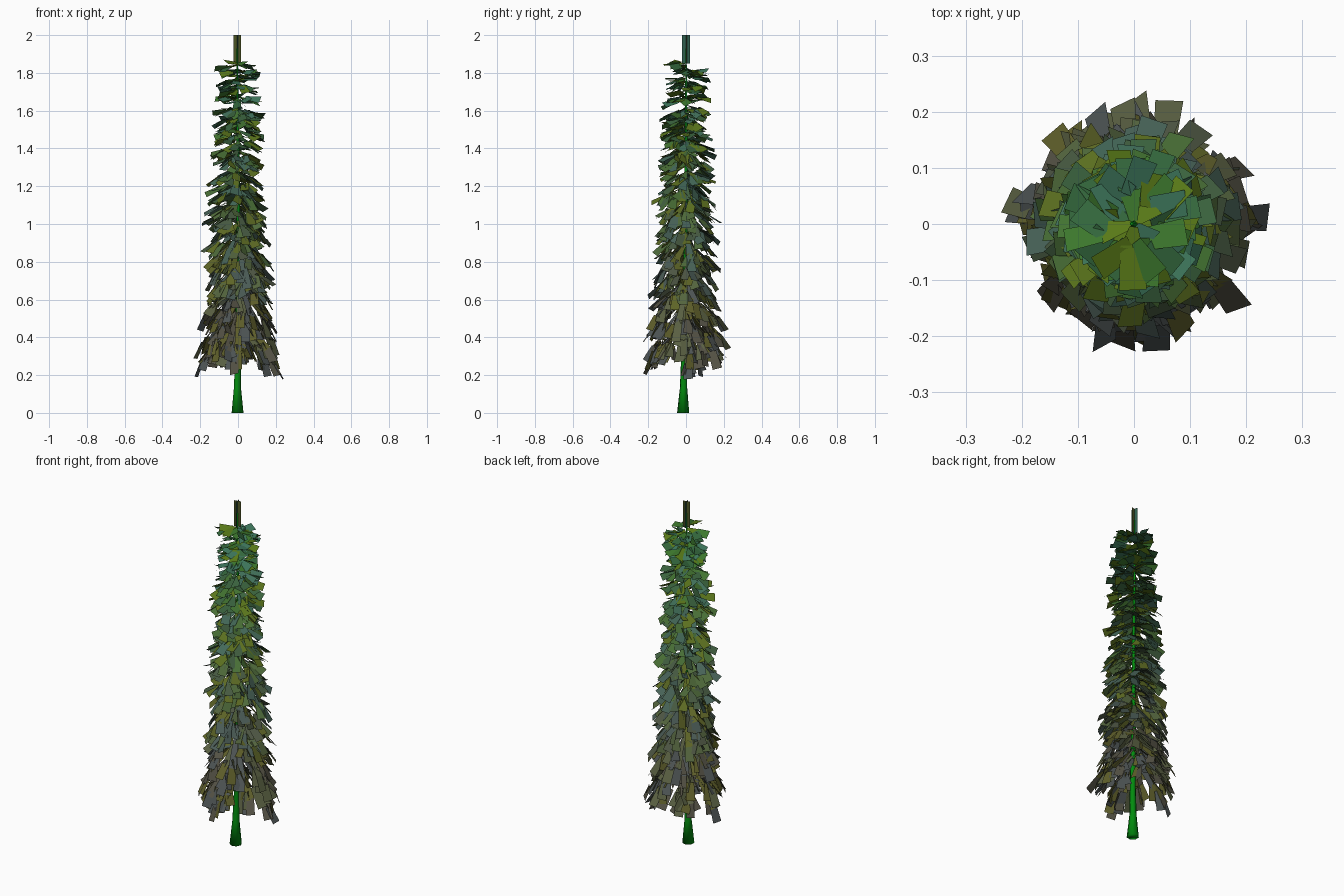
import bpy, bmesh, math, random
from mathutils import Vector

if "Cube" in bpy.data.objects:
    bpy.data.objects.remove(bpy.data.objects["Cube"])

random.seed(5)
UP = Vector((0, 0, 1))


def material(name, rgb):
    m = bpy.data.materials.new(name)
    m.diffuse_color = [(c / 255) ** 2.2 for c in rgb] + [1]
    m.use_nodes = True
    m.node_tree.nodes["Principled BSDF"].inputs["Base Color"].default_value = m.diffuse_color
    return m


def finish(bm, name, mats):
    me = bpy.data.meshes.new(name)
    bm.to_mesh(me)
    bm.free()
    for m in mats:
        me.materials.append(m)
    ob = bpy.data.objects.new(name, me)
    bpy.context.collection.objects.link(ob)
    return ob


def lerp_table(table, z):
    for (z0, a), (z1, b) in zip(table, table[1:]):
        if z <= z1:
            return a + (b - a) * max(0, (z - z0) / (z1 - z0))
    return table[-1][1]


def mix(a, b, t):
    return [p + (q - p) * t for p, q in zip(a, b)]


# Trunk: flared foot, slender taper, slight sway
bm = bmesh.new()
SIDES = 7
profile = [(0, .033, -.004, -.015), (.13, .02, -.004, -.013), (.3, .016, 0, -.01),
           (.7, .012, 0, -.003), (1.2, .009, .002, 0), (1.6, .006, -.003, .001), (1.93, .003, -.004, 0)]
rings = []
for z, r, x, y in profile:
    rings.append([bm.verts.new((x + r * math.cos(math.tau * i / SIDES),
                                y + r * math.sin(math.tau * i / SIDES), z)) for i in range(SIDES)])
for a, b in zip(rings, rings[1:]):
    for i in range(SIDES):
        j = (i + 1) % SIDES
        bm.faces.new((a[i], a[j], b[j], b[i]))
bm.faces.new(rings[0][::-1])
bm.faces.new(rings[-1])
trunk = finish(bm, "trunk", [material("trunk_green", (10, 138, 22))])
for p in trunk.data.polygons:
    p.use_smooth = True

# Foliage colours: four hues, greyer toward the ground
low = [(90, 96, 68), (78, 84, 84), (94, 94, 46), (84, 82, 70)]
high = [(62, 118, 48), (64, 118, 92), (90, 122, 30), (54, 102, 62)]
TIERS = 6
leaf_mats = [[material(f"leaf_{t}_{h}", mix(low[h], high[h], t / (TIERS - 1))) for h in range(4)]
             for t in range(TIERS)]

# Crown outline and droop angle by height of the branch root
REACH = [(.48, .225), (.65, .22), (.8, .19), (1.05, .18), (1.2, .17), (1.4, .15), (1.6, .135), (1.88, .113)]
DROOP = [(.48, 46), (.7, 42), (1.0, 34), (1.3, 24), (1.6, 13), (1.88, 4)]


def card(bm, start, yaw, pitch, length, w0, w1, roll, hue):
    """Flat leaf card leaving start along yaw, pitched down, widening from w0 to w1."""
    d = Vector((math.cos(yaw) * math.cos(pitch), math.sin(yaw) * math.cos(pitch), -math.sin(pitch)))
    s = d.cross(UP).normalized()
    n = s.cross(d)
    s = s * math.cos(roll) + n * math.sin(roll)
    e = start + d * length
    f = bm.faces.new([bm.verts.new(p) for p in
                      (start - s * w0, start + s * w0, e + s * w1, e - s * w1)])
    f.material_index = hue
    return e


# Whorls of branches: an inner card, then cards fanned along the branch to the outline
layers = [bmesh.new() for _ in range(TIERS)]
z, k = .48, 0
while z < 1.88:
    f = (z - .48) / 1.4
    t = min(TIERS - 1, int(f * TIERS))
    bm = layers[t]
    reach, droop = lerp_table(REACH, z), lerp_table(DROOP, z)
    count = round(10 - 3 * f)
    for i in range(count):
        yaw = math.tau * (i + random.uniform(-.35, .35)) / count + k * 2.4
        r = reach * random.uniform(.82, 1.1)
        pitch = math.radians(droop + random.uniform(-9, 9))
        length = random.uniform(.06, .075) + .025 * (1 - f)
        root = Vector((.005 * math.cos(yaw), .005 * math.sin(yaw), z + random.uniform(-.02, .02)))
        # inner card stops where the outermost leaf card begins
        steep = pitch + .3 * (1 - f)
        inner = (r - .005 - length * math.cos(steep)) / math.cos(pitch)
        mid = card(bm, root, yaw, pitch, inner, .008, .022,
                   random.uniform(-.6, .6), random.randrange(4))
        for along, dy in ((1, random.uniform(-.15, .15)), (.85, .7), (.85, -.7)):
            card(bm, root.lerp(mid, along * random.uniform(.9, 1)), yaw + dy + random.uniform(-.25, .25),
                 steep + random.uniform(-.2, .2), length * random.uniform(.9, 1.1),
                 .021, .025, random.uniform(-.7, .7), random.randrange(4))
    z += .054
    k += 1
# Low hanging sprigs under the skirt
for a in (-2.4, -2.1, -1.8, -1.5, -.8, -.2, .4, 1.4, 2.1, 3.2):
    card(layers[0], Vector((.12 * math.cos(a), .12 * math.sin(a), random.uniform(.31, .38))), a, .95,
         .12, .02, .028, random.uniform(-.5, .5), random.randrange(4))
for t, bm in enumerate(layers):
    finish(bm, f"foliage_tier_{t + 1}", leaf_mats[t])

# Leader: crossed upright cards at the tip
bm = bmesh.new()
for i, (dx, dy) in enumerate(((.02, .004), (-.004, .02))):
    f = bm.faces.new([bm.verts.new(p) for p in
                      ((-dx - .004, -dy, 1.85), (dx - .004, dy, 1.85), (dx - .004, dy, 2), (-dx - .004, -dy, 2))])
    f.material_index = i
finish(bm, "tip_leader", [material("tip_olive", (80, 88, 42)), material("tip_teal", (52, 98, 82))])
